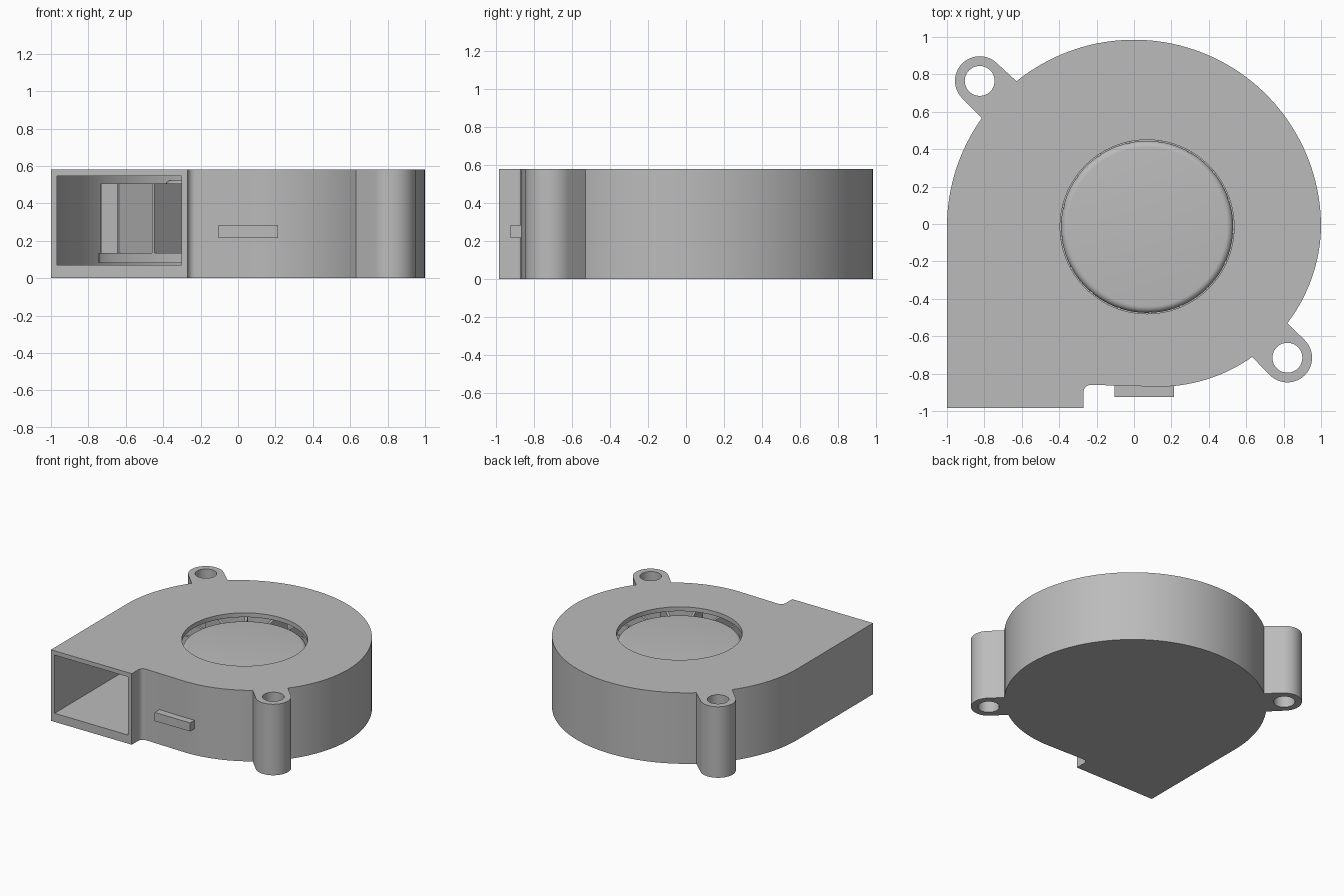
import bpy, bmesh, math
from mathutils import Matrix, Vector

if "Cube" in bpy.data.objects:
    bpy.data.objects.remove(bpy.data.objects["Cube"], do_unlink=True)

grey = bpy.data.materials.new("plain grey")
grey.use_nodes = True
colour = (0.5, 0.5, 0.5, 1)
grey.diffuse_color = colour
grey.node_tree.nodes["Principled BSDF"].inputs["Base Color"].default_value = colour

HEIGHT, FLOOR, CEILING = 0.58, 0.07, 0.545
HUB = (0.07, -0.015)
LUGS = [(0.82, -0.715), (-0.825, 0.765)]


def arc(centre, radius, start, end, steps=24):
    angles = [math.radians(start + (end - start) * i / steps) for i in range(steps + 1)]
    return [(centre[0] + radius * math.cos(a), centre[1] + radius * math.sin(a)) for a in angles]


def finish(name, bm):
    bmesh.ops.recalc_face_normals(bm, faces=bm.faces)
    mesh = bpy.data.meshes.new(name)
    bm.to_mesh(mesh)
    bm.free()
    mesh.materials.append(grey)
    obj = bpy.data.objects.new(name, mesh)
    bpy.context.collection.objects.link(obj)
    return obj


def prism(name, outline, z0, z1):
    bm = bmesh.new()
    face = bm.faces.new([bm.verts.new((x, y, z0)) for x, y in outline])
    top = bmesh.ops.extrude_face_region(bm, geom=[face])["geom"]
    bmesh.ops.translate(bm, vec=(0, 0, z1 - z0),
                        verts=[v for v in top if isinstance(v, bmesh.types.BMVert)])
    return finish(name, bm)


def disc(name, centre, radius, z0, z1, steps=96):
    return prism(name, arc(centre, radius, 0, 360, steps)[:-1], z0, z1)


def select_only(obj):
    bpy.ops.object.select_all(action="DESELECT")
    obj.select_set(True)
    bpy.context.view_layer.objects.active = obj


def cut(obj, cutter):
    mod = obj.modifiers.new("cut", "BOOLEAN")
    mod.operation, mod.solver, mod.object = "DIFFERENCE", "EXACT", cutter
    select_only(obj)
    bpy.ops.object.modifier_apply(modifier=mod.name)
    bpy.data.objects.remove(cutter, do_unlink=True)


def smooth(obj):
    select_only(obj)
    bpy.ops.object.shade_smooth_by_angle(angle=math.radians(30))


# Scroll housing: outlet corner, small arc, large arc, with two mounting lugs
outline = [(-1, -0.985), (-0.27, -0.985)]
outline += arc((-0.23, -0.9), 0.04, 180, 90, 8)
outline += arc((0.13, 0), 0.87, -90, -54.8)
outline += arc(LUGS[0], 0.132, -135, 45)
outline += arc((0.13, 0), 0.87, -37.5, -1)
outline += arc((0, -0.015), 1, 0, 128.9, 56)
outline += arc(LUGS[1], 0.132, 45, 225)
outline += arc((0, -0.015), 1, 144.5, 180, 16)
housing = prism("housing", outline, 0, HEIGHT)

# Hollow scroll chamber opening at the front outlet
chamber = [(-0.967, -1.1), (-0.303, -1.1), (-0.303, -0.84)]
chamber += arc((0.13, 0), 0.845, -90, -1, 40)
chamber += arc((0, -0.015), 0.967, 0, 180, 80)
cut(housing, prism("chamber_cutter", chamber, FLOOR, CEILING))

# Round inlet and screw holes
cut(housing, disc("inlet_cutter", HUB, 0.465, 0.3, 0.8))
for lug in LUGS:
    cut(housing, disc("screw_cutter", lug, 0.08, -0.1, 0.8, 40))
smooth(housing)

# Cable block on the front wall
prism("cable_block", [(-0.105, -0.925), (0.215, -0.925), (0.215, -0.85), (-0.105, -0.85)],
      0.215, 0.285)

# Impeller base plate and round-edged hub
smooth(disc("impeller_base", HUB, 0.815, 0.08, 0.135))
hub = disc("impeller_hub", HUB, 0.46, 0.13, 0.525)
bevel = hub.modifiers.new("rounded_edge", "BEVEL")
bevel.width, bevel.segments = 0.035, 6
bevel.limit_method, bevel.angle_limit = "ANGLE", math.radians(40)
select_only(hub)
bpy.ops.object.modifier_apply(modifier=bevel.name)
smooth(hub)

# Radial impeller blades
bm = bmesh.new()
count = 17
for i in range(count):
    turn = Matrix.Rotation(math.radians(208.6) + math.tau * i / count, 4, "Z")
    place = Matrix.Translation((HUB[0], HUB[1], 0.32)) @ turn
    offset = Matrix.Translation(Vector((0.63, 0, 0)))
    size = Matrix.Diagonal((0.36, 0.02, 0.37, 1))
    bmesh.ops.create_cube(bm, size=1, matrix=place @ offset @ size)
finish("impeller_blades", bm)
